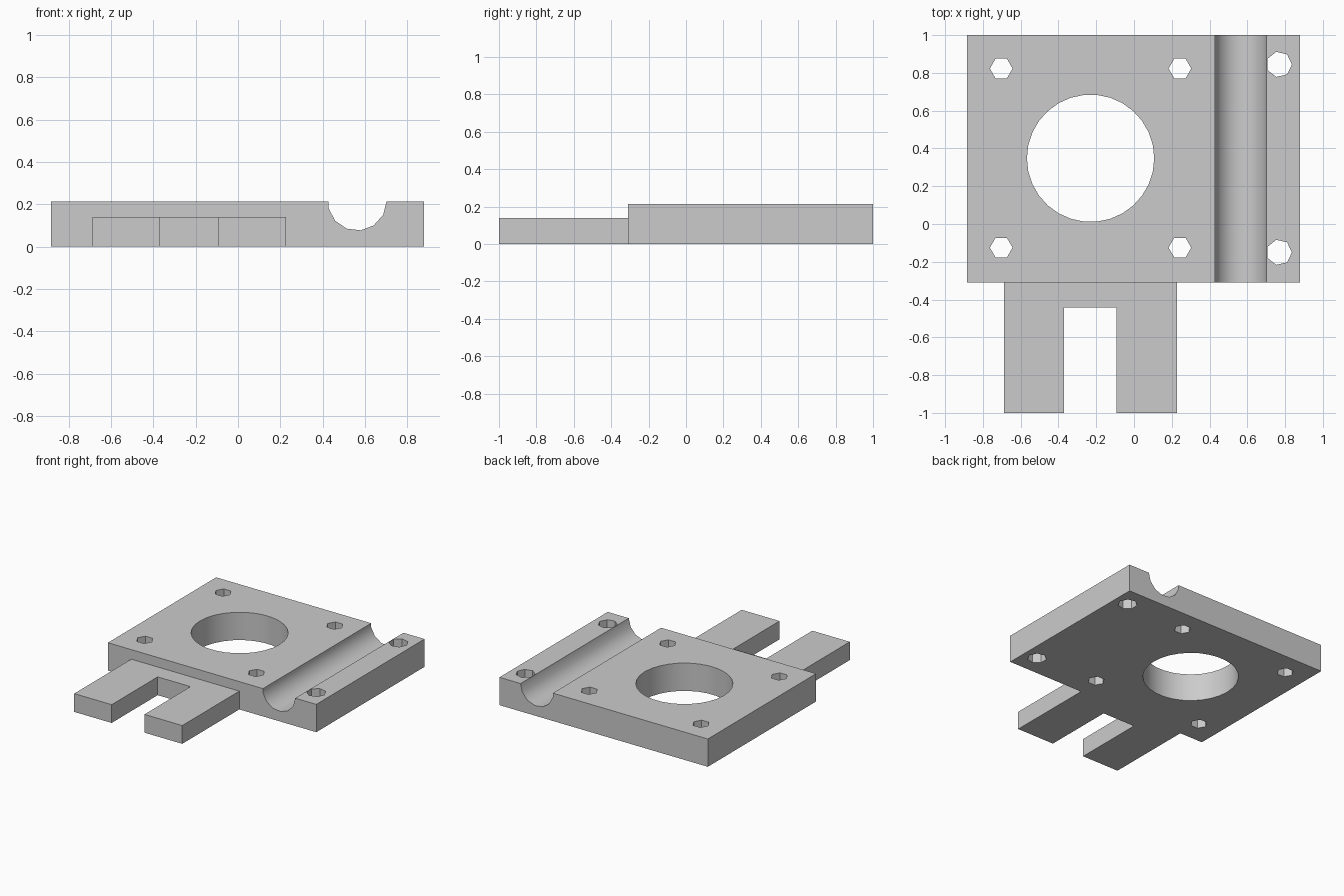
import bpy, math
from mathutils import Matrix

cube = bpy.data.objects.get("Cube")
if cube:
    bpy.data.objects.remove(cube, do_unlink=True)

grey = bpy.data.materials.new("plain grey")
grey.use_nodes = True
colour = (0.6, 0.6, 0.6, 1)
grey.diffuse_color = colour
grey.node_tree.nodes["Principled BSDF"].inputs["Base Color"].default_value = colour

TOP, FORK_TOP = 0.213, 0.14
FRONT, BACK = -0.31, 1.0


def prism(name, points, z0, z1, matrix=Matrix()):
    """Extrude a counter-clockwise outline from z0 to z1."""
    n = len(points)
    verts = [matrix @ Matrix.Translation((x, y, z)).translation
             for z in (z0, z1) for x, y in points]
    faces = [list(range(n))[::-1], list(range(n, 2 * n))]
    faces += [(i, (i + 1) % n, n + (i + 1) % n, n + i) for i in range(n)]
    mesh = bpy.data.meshes.new(name)
    mesh.from_pydata(verts, [], faces)
    mesh.materials.append(grey)
    obj = bpy.data.objects.new(name, mesh)
    bpy.context.collection.objects.link(obj)
    return obj


def ring(x, y, r, sides):
    return [(x + r * math.cos(math.tau * i / sides),
             y + r * math.sin(math.tau * i / sides)) for i in range(sides)]


def combine(target, tool, operation):
    """Apply a boolean and remove the tool object."""
    mod = target.modifiers.new(operation, 'BOOLEAN')
    mod.operation, mod.object, mod.solver = operation, tool, 'EXACT'
    bpy.context.view_layer.objects.active = target
    bpy.ops.object.modifier_apply(modifier=mod.name)
    bpy.data.objects.remove(tool, do_unlink=True)


# Main plate
plate = prism("mounting_plate",
              [(-0.885, FRONT), (0.88, FRONT), (0.88, BACK), (-0.885, BACK)], 0, TOP)

# Lower two-pronged fork, joined to the plate
inner = FRONT + 0.05
fork = prism("fork", [(-0.687, -1), (-0.37, -1), (-0.37, -0.443), (-0.092, -0.443),
                      (-0.092, -1), (0.228, -1), (0.228, inner), (-0.687, inner)],
             0, FORK_TOP)
combine(plate, fork, 'UNION')

# Rod groove running front to back
along_y = Matrix.Rotation(math.pi / 2, 4, 'X')
groove = prism("groove_cutter", ring(0.563, 0.215, 0.139, 13), -1.1, 0.5, along_y)
combine(plate, groove, 'DIFFERENCE')

# Large bore, four hexagonal holes and two seven-sided holes
holes = [(-0.23, 0.348, 0.337, 30)]
holes += [(x, y, 0.06, 6) for x in (-0.703, 0.243) for y in (-0.125, 0.823)]
holes += [(0.768, y, 0.068, 7) for y in (-0.15, 0.845)]
for x, y, r, sides in holes:
    combine(plate, prism("hole_cutter", ring(x, y, r, sides), -0.1, 0.4), 'DIFFERENCE')

# Smooth the bore and groove, keep the rest sharp
bpy.ops.object.select_all(action='DESELECT')
plate.select_set(True)
bpy.context.view_layer.objects.active = plate
bpy.ops.object.shade_smooth_by_angle(angle=math.radians(30))
